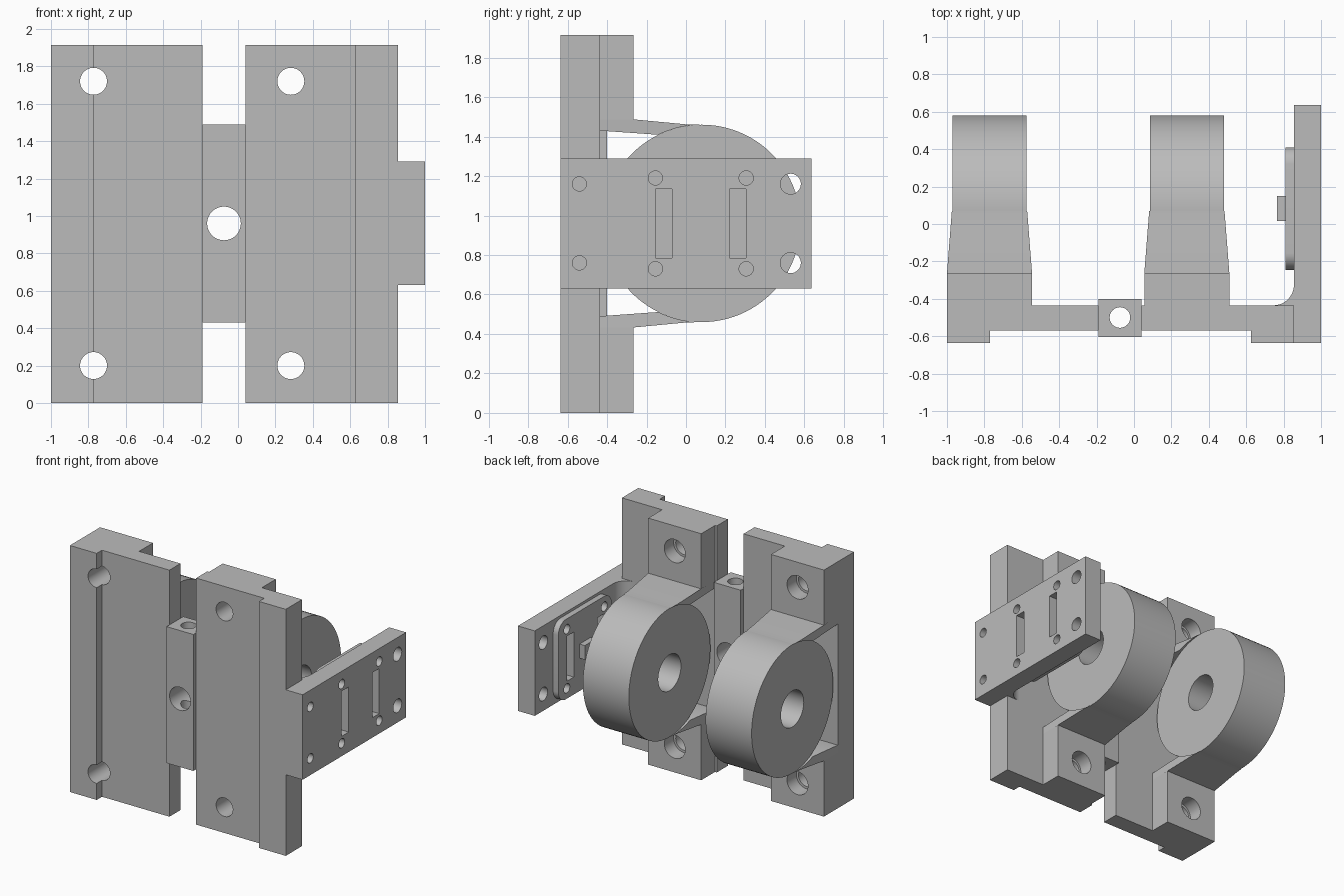
import bpy, bmesh
from math import cos, sin, pi, sqrt
from mathutils import Vector

cube = bpy.data.objects.get("Cube")
if cube:
    bpy.data.objects.remove(cube)

grey = bpy.data.materials.new("plain_grey")
grey.use_nodes = True
colour = (0.5, 0.5, 0.5, 1)
grey.diffuse_color = colour
grey.node_tree.nodes["Principled BSDF"].inputs["Base Color"].default_value = colour

TOP = 1.915
MID = 0.96          # height of the mirror plane and ring centres
BACK = -0.435       # rear face of the plates
RING_Y, RING_R = 0.08, 0.5
LEFT_X, RIGHT_X = -0.7725, 0.2825


def prism(name, pts, axis, lo, hi):
    """Extrude a flat outline along an axis; pts are the other two coordinates in order."""
    bm = bmesh.new()
    rings = []
    for d in (lo, hi):
        ring = []
        for a, b in pts:
            co = {"X": (d, a, b), "Y": (a, d, b), "Z": (a, b, d)}[axis]
            ring.append(bm.verts.new(co))
        rings.append(ring)
        bm.faces.new(ring)
    n = len(pts)
    for i in range(n):
        j = (i + 1) % n
        bm.faces.new((rings[0][i], rings[0][j], rings[1][j], rings[1][i]))
    bmesh.ops.recalc_face_normals(bm, faces=bm.faces)
    mesh = bpy.data.meshes.new(name)
    bm.to_mesh(mesh)
    bm.free()
    mesh.materials.append(grey)
    obj = bpy.data.objects.new(name, mesh)
    bpy.context.collection.objects.link(obj)
    return obj


def rect(a0, a1, b0, b1):
    return [(a0, b0), (a1, b0), (a1, b1), (a0, b1)]


def arc(a, b, r, start, end, n):
    return [(a + r * cos(start + (end - start) * i / n),
             b + r * sin(start + (end - start) * i / n)) for i in range(n + 1)]


def circle(a, b, r, n=48):
    return arc(a, b, r, 0, 2 * pi, n)[:-1]


def cut(obj, outline, axis, lo, hi):
    """Remove a prism from a part."""
    cutter = prism("cutter", outline, axis, lo, hi)
    cutter.hide_render = True
    mod = obj.modifiers.new("cut", "BOOLEAN")
    mod.operation = "DIFFERENCE"
    mod.solver = "EXACT"
    mod.object = cutter
    bpy.context.view_layer.update()
    dg = bpy.context.evaluated_depsgraph_get()
    mesh = bpy.data.meshes.new_from_object(obj.evaluated_get(dg))
    obj.modifiers.clear()
    obj.data = mesh
    bpy.data.objects.remove(cutter)


parts = []

# Stepped carrier plates
left_plate = prism("right_carrier_plate", [
    (-1, -0.635), (-0.77, -0.635), (-0.77, -0.57), (-0.19, -0.57),
    (-0.19, BACK), (-1, BACK)], "Z", 0, TOP)
right_plate = prism("left_carrier_plate", [
    (0.04, -0.57), (0.625, -0.57), (0.625, -0.635), (0.855, -0.635),
    (0.855, BACK), (0.04, BACK)], "Z", 0, TOP)
parts += [left_plate, right_plate]

# Connecting block with crossing holes
block = prism("connecting_block", rect(-0.19, 0.04, -0.605, -0.4), "Z", 0.43, 1.49)
cut(block, circle(-0.075, MID, 0.09), "Y", -1, 0)
cut(block, circle(-0.075, -0.5, 0.055), "Z", 0, 2)
parts.append(block)


def arm(name, x, side):
    """Tapered web running tangentially from a boss to the ring."""
    def on_ring(y):
        return y, sqrt(RING_R ** 2 - (y - RING_Y) ** 2)
    pts = [(BACK, 0.47), (BACK, 0.527), (-0.265, 0.527), (0.0, 0.502)]
    pts += [on_ring(0.07 - 0.21 * i / 10) for i in range(11)]
    obj = prism(name, [(y, MID + side * h) for y, h in pts], "X", x - 0.2275, x + 0.2275)
    for v in obj.data.vertices:
        t = min(max((v.co.y + 0.265) / 0.385, 0), 1)
        v.co.x = x + (v.co.x - x) * (1 - 0.132 * t)
    return obj


# Mounting bosses, arms and rings on both plates
for label, x, plate in (("right", LEFT_X, left_plate), ("left", RIGHT_X, right_plate)):
    for level, side, z0, z1, hole_z in (("lower", -1, 0, 0.433, 0.2),
                                        ("upper", 1, 1.487, TOP, 1.72)):
        boss = prism(f"{label}_{level}_boss", rect(x - 0.2275, x + 0.2275, z0, z1),
                     "Y", BACK, -0.265)
        for part in (boss, plate):
            cut(part, circle(x, hole_z, 0.072), "Y", -1, 0)
        cut(boss, circle(x, hole_z, 0.09), "Y", -0.38, 0)
        parts += [boss, arm(f"{label}_{level}_arm", x, side)]
    ring = prism(f"{label}_ring", circle(RING_Y, MID, RING_R, 96), "X", x - 0.1975, x + 0.1975)
    cut(ring, circle(RING_Y, MID, 0.14), "X", x - 1, x + 1)
    parts.append(ring)

# Side panel, its root fillet and the raised rounded pad
panel = prism("side_panel", rect(-0.635, 0.635, 0.63, 1.29), "X", 0.855, 1)
fillet = prism("panel_fillet", [(0.855, BACK)] + arc(0.745, BACK + 0.11, 0.11, 0, -pi / 2, 12),
               "Z", 0.63, 1.29)
r, pad_pts = 0.09, []
for k, (y, z) in enumerate(((0.32, 1.18), (-0.155, 1.18), (-0.155, 0.74), (0.32, 0.74))):
    pad_pts += arc(y, z, r, k * pi / 2, (k + 1) * pi / 2, 10)
pad = prism("rounded_pad", pad_pts, "X", 0.81, 0.855)
peg = prism("pad_peg", rect(0.015, 0.15, MID - 0.055, MID + 0.055), "X", 0.765, 0.81)
parts += [panel, fillet, pad, peg]

# Panel holes and slots
for s in (-1, 1):
    for y in (-0.155, 0.305):
        for part in (panel, pad):
            cut(part, circle(y, MID + s * 0.23, 0.036, 32), "X", 0.7, 1.1)
    cut(panel, circle(0.53, MID + s * 0.2, 0.052, 32), "X", 0.7, 1.1)
    for part in (panel, right_plate):
        cut(part, circle(-0.54, MID + s * 0.2, 0.036, 32), "X", 0.65, 1.1)
for y in (-0.155, 0.22):
    for part in (panel, pad):
        cut(part, rect(y, y + 0.085, 0.785, 1.135), "X", 0.7, 1.1)

# Smooth the round walls, keep edges sharp
bpy.ops.object.select_all(action="DESELECT")
for part in parts:
    part.select_set(True)
bpy.context.view_layer.objects.active = parts[0]
bpy.ops.object.shade_smooth_by_angle(angle=pi / 6)
